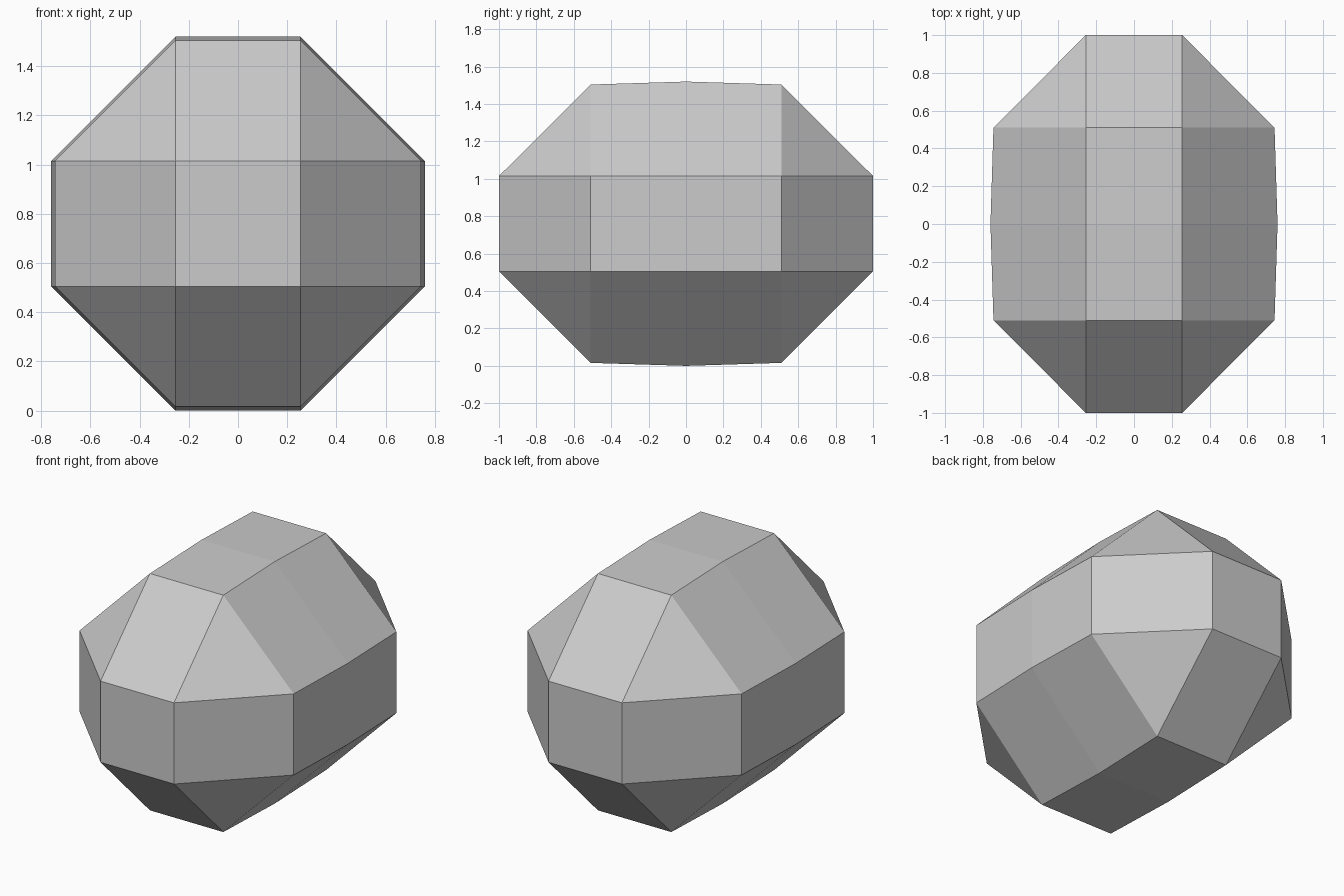
import bpy
import bmesh

# Remove the default cube
cube = bpy.data.objects.get("Cube")
if cube:
    bpy.data.objects.remove(cube, do_unlink=True)

# Stone colour
grey = bpy.data.materials.new("stone_grey")
grey.use_nodes = True
colour = (0.6, 0.6, 0.6, 1.0)
grey.diffuse_color = colour
grey.node_tree.nodes["Principled BSDF"].inputs["Base Color"].default_value = colour

CENTRE_Z = 0.76
FLAT = 0.255  # half width of each octagon side


def ring(bm, y, radius):
    """Octagonal section; a radius equal to FLAT collapses it to a square."""
    r, f = radius, FLAT
    points = [(r, -f), (r, f), (f, r), (-f, r), (-r, f), (-r, -f), (-f, -r), (f, -r)]
    return [bm.verts.new((x, y, CENTRE_Z + z)) for x, z in points]


# Faceted body: end squares, shoulder octagons and a slightly fuller middle
bm = bmesh.new()
sections = [(-1.0, FLAT), (-0.51, 0.744), (0.0, 0.76), (0.51, 0.744), (1.0, FLAT)]
rings = [ring(bm, y, r) for y, r in sections]
for a, b in zip(rings, rings[1:]):
    for i in range(8):
        j = (i + 1) % 8
        bm.faces.new((a[i], a[j], b[j], b[i]))
bm.faces.new(rings[0])
bm.faces.new(rings[-1])

# Merge the doubled corners of the end squares
bmesh.ops.remove_doubles(bm, verts=bm.verts[:], dist=0.001)
bmesh.ops.recalc_face_normals(bm, faces=bm.faces[:])

mesh = bpy.data.meshes.new("faceted_stone")
bm.to_mesh(mesh)
bm.free()
mesh.materials.append(grey)
stone = bpy.data.objects.new("faceted_stone", mesh)
bpy.context.collection.objects.link(stone)
